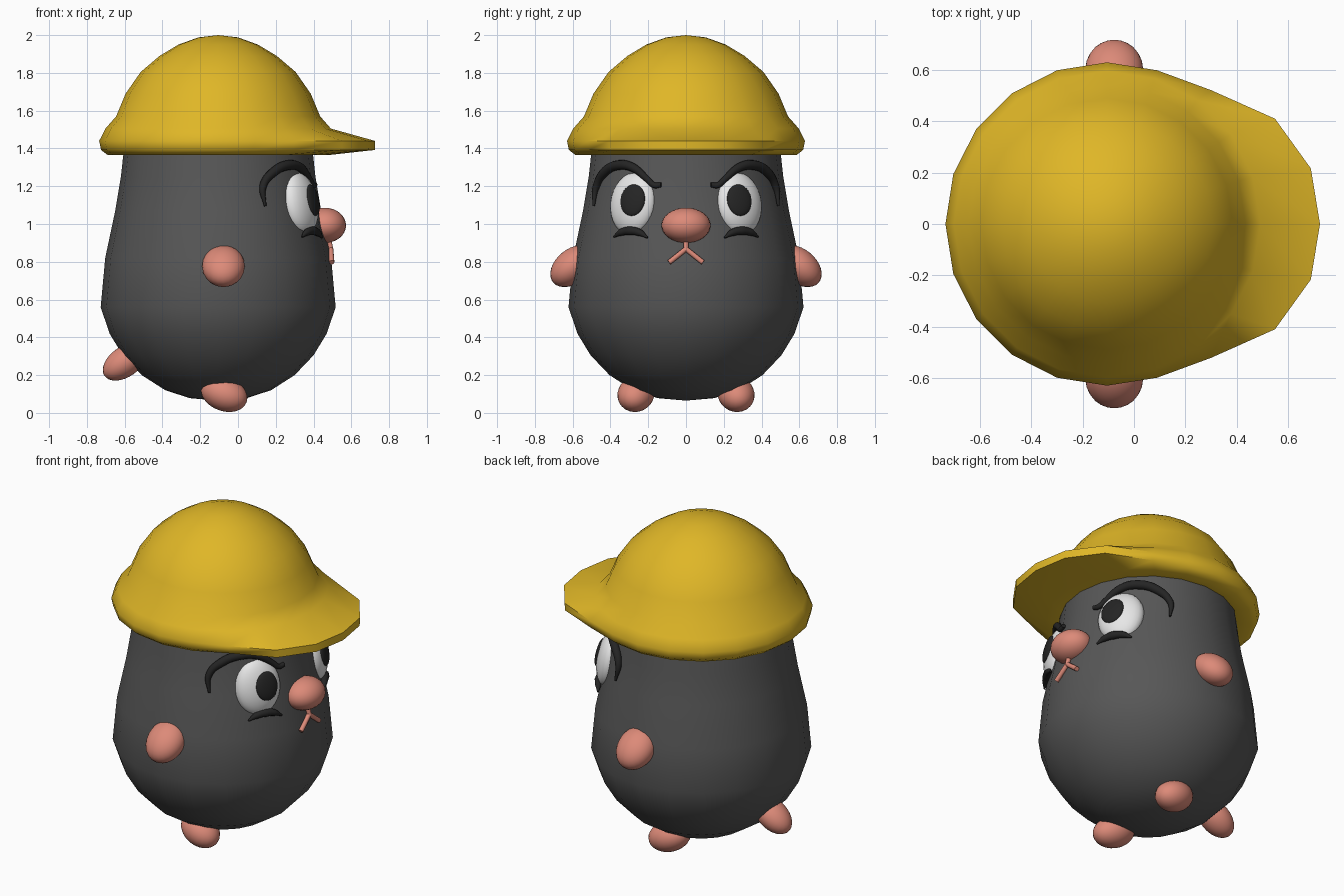
import bpy, bmesh
from math import radians, sin, cos, sqrt, pi
from mathutils import Matrix, Vector

if "Cube" in bpy.data.objects:
    bpy.data.objects.remove(bpy.data.objects["Cube"])

CX = -0.105      # centre line of body and hat; the face looks along +x
SEG = 20


def material(name, rgb):
    m = bpy.data.materials.new(name)
    m.diffuse_color = (*rgb, 1)
    m.use_nodes = True
    m.node_tree.nodes["Principled BSDF"].inputs["Base Color"].default_value = m.diffuse_color
    return m


GREY = material("fur_grey", (0.095, 0.095, 0.095))
YELLOW = material("hat_yellow", (0.74, 0.47, 0.02))
PINK = material("skin_pink", (0.72, 0.255, 0.19))
WHITE = material("eye_white", (0.80, 0.80, 0.80))
BLACK = material("dark_black", (0.018, 0.018, 0.018))


def finish(name, bm, mat, angle=180):
    bmesh.ops.recalc_face_normals(bm, faces=bm.faces)
    me = bpy.data.meshes.new(name)
    bm.to_mesh(me)
    bm.free()
    me.materials.append(mat)
    ob = bpy.data.objects.new(name, me)
    bpy.context.collection.objects.link(ob)
    bpy.ops.object.select_all(action='DESELECT')
    bpy.context.view_layer.objects.active = ob
    ob.select_set(True)
    if angle < 180:
        bpy.ops.object.shade_smooth_by_angle(angle=radians(angle))
    else:
        bpy.ops.object.shade_smooth()
    return ob


def lathe(name, profile, mat, shift=None, angle=180):
    """Revolve (radius, z) points; shift(ring, degrees) moves single points."""
    bm = bmesh.new()
    rings = []
    for i, (r, z) in enumerate(profile):
        if r == 0:
            rings.append([bm.verts.new((CX, 0, z))] * SEG)
            continue
        ring = []
        for k in range(SEG):
            a = 2 * pi * k / SEG
            dx, dy = shift(i, round(k * 360 / SEG)) if shift else (0, 0)
            ring.append(bm.verts.new((CX + r * cos(a) + dx, r * sin(a) + dy, z)))
        rings.append(ring)
    for lo, hi in zip(rings, rings[1:]):
        for k in range(SEG):
            n = (k + 1) % SEG
            quad = dict.fromkeys((lo[k], lo[n], hi[n], hi[k]))
            bm.faces.new(list(quad))
    return finish(name, bm, mat, angle)


def ellipsoid(name, loc, size, mat, yaw=0, pitch=0):
    """Local x points along yaw (about z) and pitch (upwards)."""
    bm = bmesh.new()
    m = (Matrix.Translation(loc) @ Matrix.Rotation(radians(yaw), 4, 'Z')
         @ Matrix.Rotation(radians(-pitch), 4, 'Y') @ Matrix.Diagonal((*size, 1)))
    bmesh.ops.create_uvsphere(bm, u_segments=24, v_segments=16, radius=1, matrix=m)
    return finish(name, bm, mat)


BODY = [(0, 0.065), (0.15, 0.078), (0.28, 0.12), (0.405, 0.2), (0.505, 0.305),
        (0.575, 0.42), (0.622, 0.56), (0.598, 0.82), (0.545, 1.07),
        (0.515, 1.25), (0.503, 1.36), (0.49, 1.44), (0, 1.46)]


def on_body(y, z, lift=0.0):
    """Point on the front of the body at the given y and z."""
    for (r0, z0), (r1, z1) in zip(BODY, BODY[1:]):
        if z0 <= z <= z1:
            r = r0 + (r1 - r0) * (z - z0) / (z1 - z0)
            break
    p = Vector((sqrt(max(r * r - y * y, 0)), y, 0))
    p += p.normalized() * lift
    return CX + p.x, p.y, z


def strokes(name, paths, thick, mat, lift=0.0, handle='AUTO'):
    """Tubes on the body surface through (y, z, relative radius) points."""
    cu = bpy.data.curves.new(name, 'CURVE')
    cu.dimensions = '3D'
    cu.bevel_depth = thick
    cu.bevel_resolution = 3
    cu.resolution_u = 6
    cu.use_fill_caps = True
    for path in paths:
        sp = cu.splines.new('BEZIER')
        sp.bezier_points.add(len(path) - 1)
        for bp, (y, z, rad) in zip(sp.bezier_points, path):
            bp.co = on_body(y, z, lift)
            bp.radius = rad
            bp.handle_left_type = bp.handle_right_type = handle
    cu.materials.append(mat)
    ob = bpy.data.objects.new(name, cu)
    bpy.context.collection.objects.link(ob)
    bpy.ops.object.select_all(action='DESELECT')
    bpy.context.view_layer.objects.active = ob
    ob.select_set(True)
    bpy.ops.object.convert(target='MESH')
    bpy.ops.object.shade_smooth_by_angle(angle=radians(60))


# Body
lathe("body", BODY, GREY)

# Hard hat: revolved shell whose rim rings are pulled forward into a peak
HAT = [(0.48, 1.38), (0.585, 1.365), (0.62, 1.392), (0.63, 1.44), (0.597, 1.505),
       (0.54, 1.57), (0.49, 1.69), (0.41, 1.805), (0.31, 1.89), (0.21, 1.95),
       (0.105, 1.988), (0, 2.0)]
PEAK = {0: (0.2, 0), 18: (0.195, 0.022), 36: (0.145, 0.04), 54: (0.035, 0.012)}


def peak(ring, deg):
    if ring not in (2, 3):
        return 0, 0
    side = 1 if deg <= 180 else -1
    dx, dy = PEAK.get(min(deg, 360 - deg), (0, 0))
    return dx + (0.01 if ring == 2 and dx > 0.1 else 0), dy * side


lathe("hard_hat", HAT, YELLOW, peak, angle=60)

# Nose, mouth and tail
ellipsoid("nose", (0.46, 0, 0.993), (0.112, 0.13, 0.093), PINK)
strokes("mouth", [[(0, 0.93, 1), (0, 0.86, 1)],
                  [(0, 0.868, 1), (0.088, 0.797, 1)],
                  [(0, 0.868, 1), (-0.088, 0.797, 1)]], 0.014, PINK, 0.008, 'VECTOR')
ellipsoid("tail", (-0.6, 0, 0.27), (0.13, 0.09, 0.08), PINK, 180, -35)

# Paired parts
for s, label in ((-1, "right"), (1, "left")):
    ellipsoid(label + "_hand", (-0.077, s * 0.6, 0.777), (0.135, 0.113, 0.09),
              PINK, s * 90, -40)
    ellipsoid(label + "_foot", (-0.073, s * 0.265, 0.1), (0.128, 0.097, 0.09),
              PINK, s * 12, -20)

    # Eye and pupil, the pupil turned slightly inwards
    yaw, pitch = 32, 10
    centre = Vector((0.33, s * 0.28, 1.108))
    turn = (Matrix.Rotation(radians(s * yaw), 3, 'Z')
            @ Matrix.Rotation(radians(-pitch), 3, 'Y'))
    ellipsoid(label + "_eye", centre, (0.073, 0.135, 0.167), WHITE, s * yaw, pitch)
    ellipsoid(label + "_pupil", centre + turn @ Vector((0.059, -s * 0.033, 0.008)),
              (0.022, 0.07, 0.085), BLACK, s * (yaw - 9), pitch + 2)

    # Arched brow and lower lid
    brow = [(0.482, 1.095, 0.25), (0.468, 1.2, 0.75), (0.42, 1.278, 1), (0.35, 1.312, 1),
            (0.275, 1.298, 0.9), (0.2, 1.235, 0.65), (0.165, 1.205, 0.6), (0.13, 1.208, 0.5)]
    strokes(label + "_brow", [[(s * y, z, r) for y, z, r in brow]], 0.026, BLACK, 0.008)
    lid = [(0.375, 0.932, 0.2), (0.335, 0.956, 0.8), (0.288, 0.964, 1),
           (0.24, 0.954, 0.8), (0.2, 0.928, 0.2)]
    strokes(label + "_lower_lid", [[(s * y, z, r) for y, z, r in lid]], 0.024, BLACK, 0.012)
